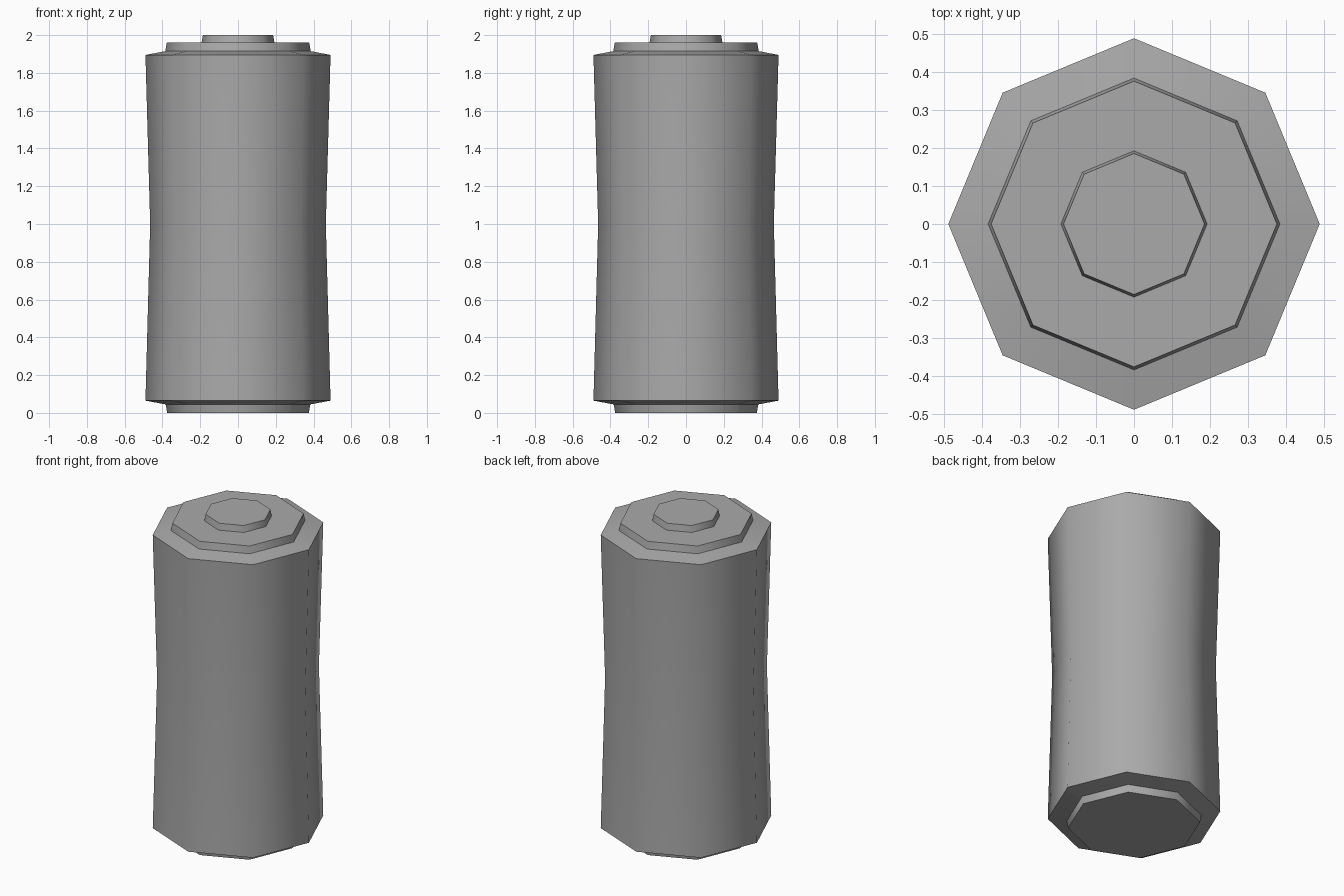
import bpy, bmesh, math

cube = bpy.data.objects.get("Cube")
if cube:
    bpy.data.objects.remove(cube, do_unlink=True)

SIDES = 8

grey = bpy.data.materials.new("mid_grey")
grey.use_nodes = True
colour = (0.4, 0.4, 0.4, 1)
grey.diffuse_color = colour
grey.node_tree.nodes["Principled BSDF"].inputs["Base Color"].default_value = colour


def lathe(name, profile):
    """Turn a (radius, height) profile into a closed octagonal solid."""
    bm = bmesh.new()
    rings = []
    for r, z in profile:
        angles = [math.tau * i / SIDES for i in range(SIDES)]
        rings.append([bm.verts.new((r * math.cos(a), r * math.sin(a), z)) for a in angles])
    for low, high in zip(rings, rings[1:]):
        for i in range(SIDES):
            j = (i + 1) % SIDES
            bm.faces.new((low[i], low[j], high[j], high[i]))
    bm.faces.new(rings[0][::-1])
    bm.faces.new(rings[-1])
    mesh = bpy.data.meshes.new(name)
    bm.to_mesh(mesh)
    bm.free()
    mesh.materials.append(grey)
    obj = bpy.data.objects.new(name, mesh)
    bpy.context.collection.objects.link(obj)
    bpy.ops.object.select_all(action="DESELECT")
    obj.select_set(True)
    bpy.context.view_layer.objects.active = obj
    bpy.ops.object.shade_smooth_by_angle(angle=math.radians(50))
    return obj


# Waisted body with sloped shoulders, raised top plate, terminal and base
lathe("battery_cell", [
    (0.375, 0), (0.383, 0.045),        # base plate
    (0.49, 0.065), (0.465, 1.0), (0.49, 1.895),   # body wall
    (0.385, 1.915), (0.377, 1.96),     # top plate
    (0.193, 1.96), (0.186, 2.0),       # terminal
])
